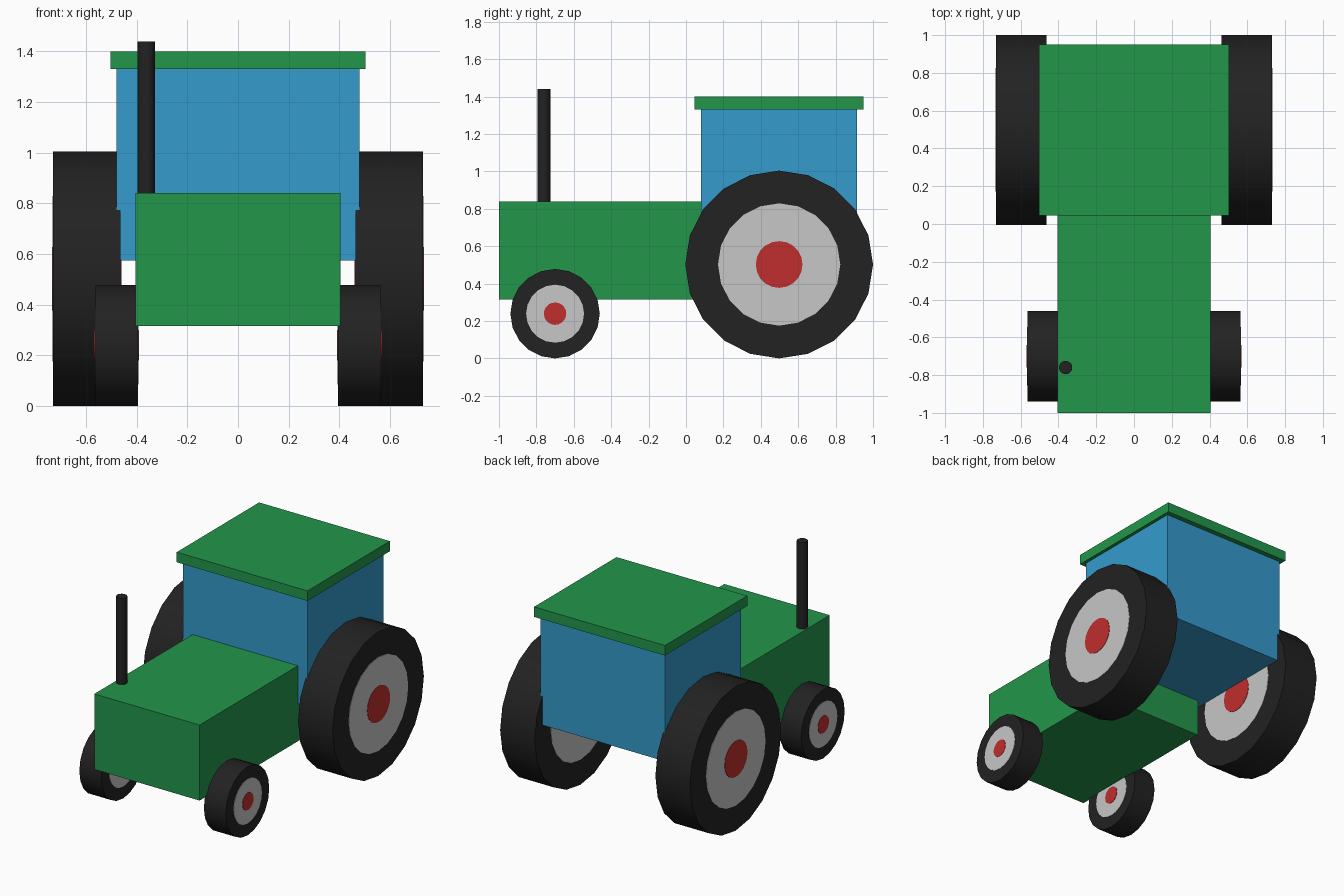
import bpy
import math

default = bpy.data.objects.get("Cube")
if default:
    bpy.data.objects.remove(default, do_unlink=True)


def material(name, rgb):
    m = bpy.data.materials.new(name)
    m.use_nodes = True
    colour = (*rgb, 1)
    m.diffuse_color = colour
    m.node_tree.nodes["Principled BSDF"].inputs["Base Color"].default_value = colour
    return m


GREEN = material("green paint", (0.016, 0.305, 0.07))
BLUE = material("blue glass", (0.035, 0.328, 0.604))
BLACK = material("black rubber", (0.016, 0.016, 0.016))
GREY = material("light grey rim", (0.57, 0.57, 0.58))
RED = material("red hub", (0.53, 0.026, 0.026))


def box(name, mat, x, y, z):
    """Box from (min, max) ranges."""
    spans = (x, y, z)
    bpy.ops.mesh.primitive_cube_add(size=1, location=[(a + b) / 2 for a, b in spans])
    ob = bpy.context.object
    ob.name = name
    ob.scale = [b - a for a, b in spans]
    bpy.ops.object.transform_apply(location=False, rotation=False, scale=True)
    ob.data.materials.append(mat)


def cylinder(name, mat, radius, depth, centre, rotation=(0, 0, 0)):
    bpy.ops.mesh.primitive_cylinder_add(vertices=20, radius=radius, depth=depth,
                                        location=centre, rotation=rotation)
    ob = bpy.context.object
    ob.name = name
    ob.data.materials.append(mat)
    bpy.ops.object.shade_smooth_by_angle(angle=math.radians(30))


def wheel(name, side, x, y, width, radii):
    """Tyre with a rim and hub that each stand slightly proud on both faces."""
    layers = zip(("tyre", "rim", "hub"), (BLACK, GREY, RED), radii, (0, 0.005, 0.01))
    for part, mat, radius, extra in layers:
        cylinder(f"{name}_{part}", mat, radius, width + extra,
                 (side * x, y, radii[0]), (0, math.pi / 2, 0))


# Body and cab
box("engine_body", GREEN, (-0.405, 0.405), (-1, 0.17), (0.315, 0.84))
box("cab", BLUE, (-0.48, 0.48), (0.08, 0.915), (0.575, 1.33))
box("cab_roof", GREEN, (-0.503, 0.503), (0.045, 0.95), (1.33, 1.4))

# Exhaust pipe
cylinder("exhaust_pipe", BLACK, 0.035, 0.64, (-0.362, -0.76, 1.12))

# Wheels
for label, side in (("left", 1), ("right", -1)):
    wheel(f"rear_{label}", side, 0.597, 0.498, 0.265, (0.502, 0.327, 0.125))
    wheel(f"front_{label}", side, 0.479, -0.7, 0.168, (0.239, 0.155, 0.06))
